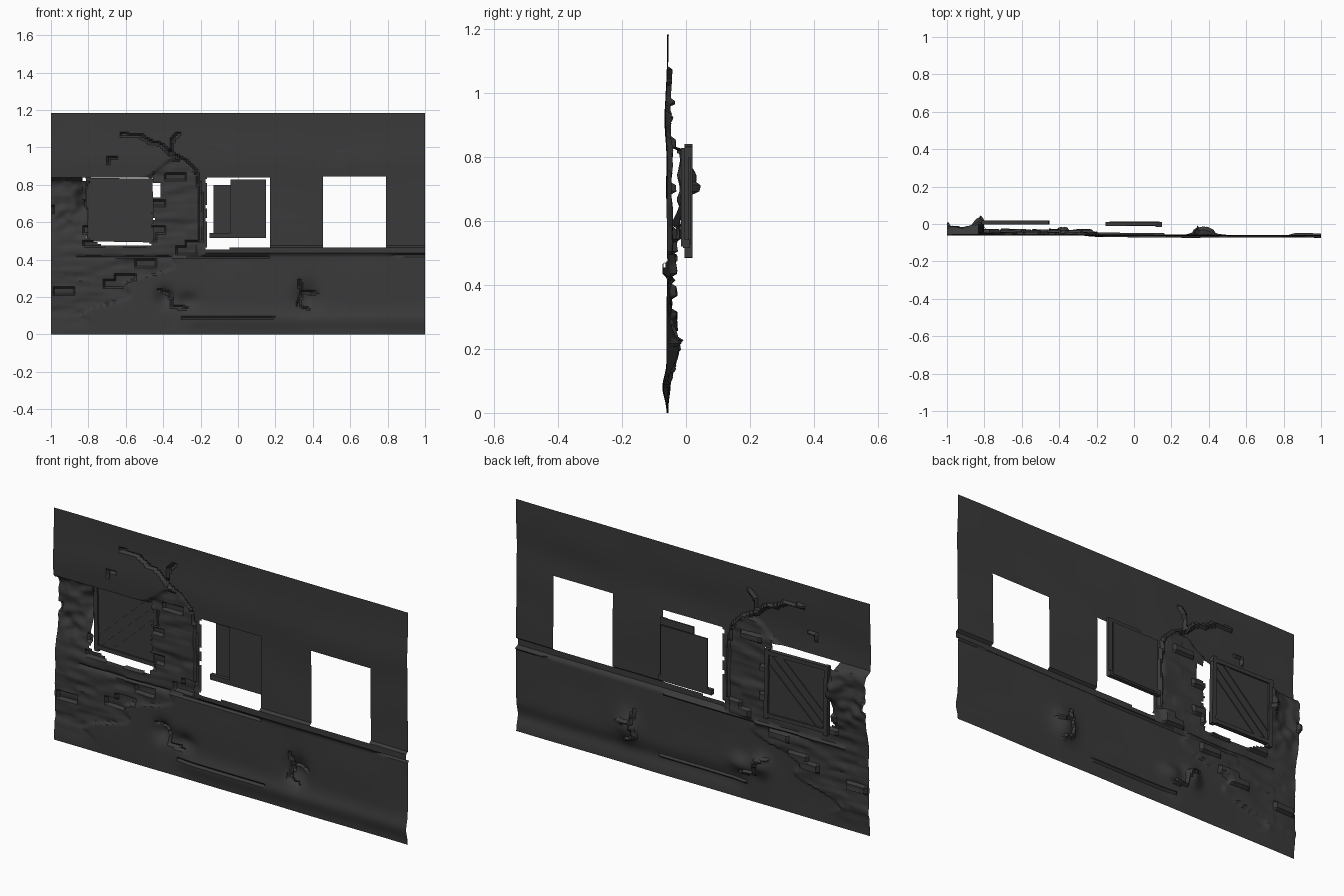
import bpy, bmesh, math, random
from mathutils import Vector, noise
from mathutils.geometry import intersect_point_line

if "Cube" in bpy.data.objects:
    bpy.data.objects.remove(bpy.data.objects["Cube"])

random.seed(4)
mat = bpy.data.materials.new("dark_grey")
mat.diffuse_color = (0.042, 0.042, 0.042, 1)
mat.use_nodes = True
mat.node_tree.nodes["Principled BSDF"].inputs["Base Color"].default_value = mat.diffuse_color


def finish(name, bm):
    me = bpy.data.meshes.new(name)
    bm.to_mesh(me)
    bm.free()
    me.materials.append(mat)
    ob = bpy.data.objects.new(name, me)
    bpy.context.collection.objects.link(ob)
    return ob


def box(name, x0, x1, y0, y1, z0, z1, tilt=0):
    bm = bmesh.new()
    bmesh.ops.create_cube(bm, size=1)
    for v in bm.verts:
        v.co = Vector((v.co.x * (x1 - x0), v.co.y * (y1 - y0), v.co.z * (z1 - z0)))
    ob = finish(name, bm)
    ob.location = ((x0 + x1) / 2, (y0 + y1) / 2, (z0 + z1) / 2)
    ob.rotation_euler.y = math.radians(tilt)
    return ob


def steps(breaks, size):
    out = [breaks[0]]
    for a, b in zip(breaks, breaks[1:]):
        n = max(1, math.ceil((b - a) / size - 1e-6))
        out += [a + (b - a) * (i + 1) / n for i in range(n)]
    return out


def smooth(a, b, t):
    t = min(1, max(0, (t - a) / (b - a)))
    return t * t * (3 - 2 * t)


def bump(x, z, cx, cz, rx, rz):
    return math.exp(-((x - cx) / rx) ** 2 - ((z - cz) / rz) ** 2)


def near_path(path, x, z):
    """Distance from a point to a polyline."""
    p, best = Vector((x, z, 0)), 9
    for a, b in zip(path, path[1:]):
        a, b = Vector((*a, 0)), Vector((*b, 0))
        q, t = intersect_point_line(p, a, b)
        best = min(best, (p - a.lerp(b, min(1, max(0, t)))).length)
    return best


# Cracks in the plaster
CRACKS = [
    [(-0.62, 1.07), (-0.52, 1.06), (-0.47, 1.03), (-0.42, 1.02), (-0.36, 0.97),
     (-0.27, 0.92), (-0.22, 0.86), (-0.2, 0.75), (-0.2, 0.62), (-0.2, 0.5)],
    [(-0.36, 0.97), (-0.35, 1.04), (-0.32, 1.07)],
    [(-0.69, 0.92), (-0.69, 0.945), (-0.65, 0.945)],
    [(0.33, 0.28), (0.34, 0.23), (0.42, 0.22)],
    [(0.34, 0.23), (0.32, 0.15), (0.38, 0.13)],
    [(-0.42, 0.24), (-0.36, 0.22), (-0.35, 0.15), (-0.28, 0.14)],
]
bricks = {}


def brick(x, z):
    """Random depth of the brick that covers this point."""
    row = math.floor(z / 0.036)
    col = math.floor((x + (row % 2) * 0.055) / 0.11)
    if (row, col) not in bricks:
        bricks[row, col] = random.choice([0, 0, 0, 0.002, 0.004, 0.018])
    return bricks[row, col]


def bare(x, z):
    """How much the plaster has fallen off, 0 to 1."""
    wob = 0.03 * noise.noise(Vector((x * 9, 0, z * 9)))
    top = 0.84 + 0.1 * smooth(-0.5, -0.35, x) * (1 - smooth(-0.3, -0.2, x))
    right = -0.2 if z > 0.42 else -0.95 + 1.55 * max(z, 0.1) + 0.06 * math.sin(z * 40)
    return (1 - smooth(top - 0.012, top, z + wob * 0.3)) * \
        (1 - smooth(right - 0.02, right, x + wob)) * smooth(0.02, 0.12, z)


def depth(x, z):
    y = -0.055 - 0.005 * (x + 1) / 2
    y -= 0.006 * bump(0, z, 0, 0.93, 1, 0.1)
    y += 0.003 * noise.noise(Vector((x * 3, 1, z * 5)))
    # Base moulding and sill ledge
    y -= 0.013 * bump(0, z, 0, 0.08, 1, 0.045) * smooth(-0.35, -0.2, x)
    lip = 0.42 + 0.006 * x
    if lip < z < 0.472:
        y -= 0.014 * smooth(-0.2, -0.15, x)
    if abs(z - lip) < 0.006 and x > -0.87:
        y += 0.01
    # Dents
    y += 0.035 * bump(x, z, 0.37, 0.2, 0.06, 0.07)
    y += 0.035 * bump(x, z, -0.39, 0.2, 0.045, 0.05)
    y += 0.025 * bump(x, z, -0.27, 0.18, 0.06, 0.04)
    for path in CRACKS:
        if near_path(path, x, z) < 0.007:
            y += 0.014
    if abs(z - 0.09) < 0.006 and -0.3 < x < 0.2:
        y += 0.01
    # Bare brickwork
    k = bare(x, z)
    if k > 0:
        rough = noise.noise(Vector((x * 8, 3, z * 28)))
        y += k * (0.008 + brick(x, z) + 0.007 * rough)
        side = (1 - smooth(-0.86, -0.77, x)) * smooth(0.45, 0.62, z)
        y += k * side * (0.03 + 0.015 * noise.noise(Vector((x * 20, 5, z * 25))))
        y += k * 0.062 * bump(x, z, -0.82, 0.73, 0.035, 0.08)
    return max(-0.08, min(0.08, y))


def rag(v, s):
    return 0.012 * noise.noise(Vector((v * 30, s, 0)))


def opening(x, z):
    if 0.455 < x < 0.79:                        # right window, clean
        return 0.467 < z < 0.845
    if -0.21 < x < 0.17:                        # middle window, ragged left
        return x > -0.168 + rag(z, 2) and 0.458 + 0.01 * smooth(-0.1, 0.1, x) < z < 0.84
    if -0.85 < x < -0.39:                       # left window, broken
        left = -0.83 if z > 0.825 else -0.8 + rag(z, 7)
        right = -0.455 if z < 0.73 else (-0.41 if z < 0.81 else -0.45)
        low = 0.475 + 0.5 * max(0, -0.72 - x) + rag(x, 4) * 0.5
        return left < x < right + rag(z, 5) and low < z < 0.842
    return False


# Wall sheet with window openings
xs = steps([-1, -0.165, 0.17, 0.3, 0.455], 0.01) + steps([0.455, 0.79, 1], 0.04)[1:]
zs = steps([0, 0.405, 0.475, 0.84, 0.845, 1.183], 0.01)
bm = bmesh.new()
grid = [[bm.verts.new((x, depth(x, z), z)) for x in xs] for z in zs]
for j in range(len(zs) - 1):
    for i in range(len(xs) - 1):
        if not opening((xs[i] + xs[i + 1]) / 2, (zs[j] + zs[j + 1]) / 2):
            bm.faces.new((grid[j][i], grid[j][i + 1], grid[j + 1][i + 1], grid[j + 1][i]))
bmesh.ops.delete(bm, geom=[v for v in bm.verts if not v.link_faces], context='VERTS')
wall = finish("wall", bm)
bpy.context.view_layer.objects.active = wall
wall.select_set(True)
bpy.ops.object.shade_smooth_by_angle(angle=math.radians(35))

# Left shutter: panel, frame and diagonal braces
box("left_shutter_panel", -0.805, -0.46, 0.004, 0.01, 0.5, 0.83)
for i, x in enumerate((-0.8, -0.465)):
    box(f"left_shutter_stile_{i}", x - 0.011, x + 0.011, -0.004, 0.02, 0.485, 0.84, -1)
for i, z in enumerate((0.505, 0.825)):
    box(f"left_shutter_rail_{i}", -0.8, -0.455, -0.004, 0.018, z - 0.01, z + 0.01, 1)
for i, (off, length) in enumerate(((0.045, 0.36), (0, 0.41), (-0.045, 0.36))):
    cx, cz = -0.633 - off * 0.7, 0.665 + off * 0.7
    box(f"left_shutter_brace_{i}", cx - length / 2, cx + length / 2,
        0.0, 0.014, cz - 0.012, cz + 0.012, -43)

# Middle shutter: two overlapping panels, post and bottom rail
box("middle_shutter_back_panel", -0.13, 0.135, 0.008, 0.014, 0.525, 0.8)
box("middle_shutter_front_panel", -0.04, 0.15, -0.012, -0.005, 0.52, 0.828)
box("middle_shutter_post", 0.115, 0.15, -0.016, -0.004, 0.52, 0.828)
box("middle_shutter_bottom_rail", -0.152, 0.15, -0.01, 0.012, 0.516, 0.542)
